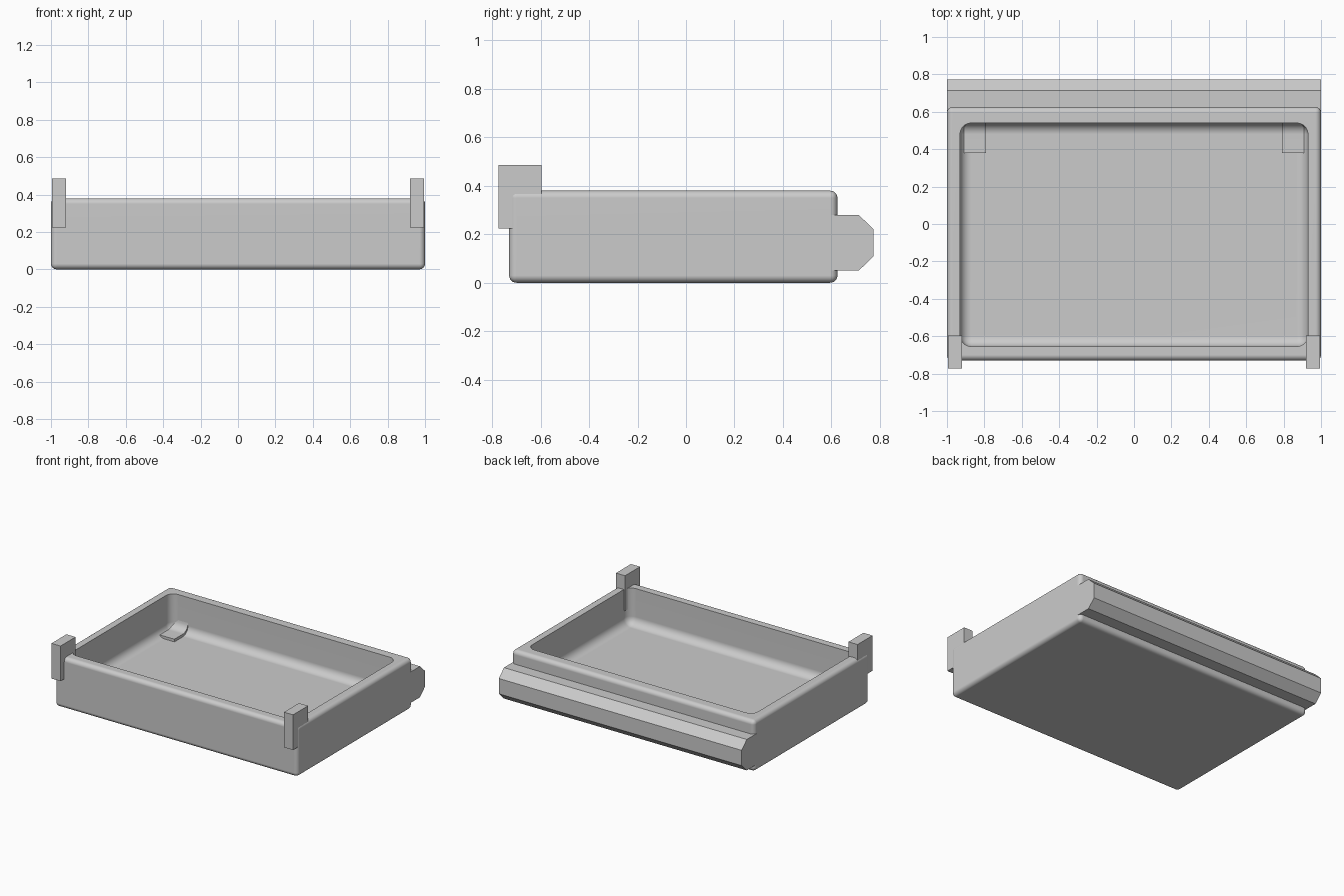
import bpy, bmesh, math

cube = bpy.data.objects.get("Cube")
if cube:
    bpy.data.objects.remove(cube, do_unlink=True)

grey = bpy.data.materials.new("plain grey")
grey.use_nodes = True
colour = (0.6, 0.6, 0.6, 1)
grey.diffuse_color = colour
grey.node_tree.nodes["Principled BSDF"].inputs["Base Color"].default_value = colour


def finish(name, bm):
    bmesh.ops.recalc_face_normals(bm, faces=bm.faces)
    mesh = bpy.data.meshes.new(name)
    bm.to_mesh(mesh)
    bm.free()
    mesh.materials.append(grey)
    ob = bpy.data.objects.new(name, mesh)
    bpy.context.collection.objects.link(ob)
    return ob


def box(name, low, high, radius=0.0):
    bm = bmesh.new()
    bmesh.ops.create_cube(bm, size=1)
    for v in bm.verts:
        v.co = [(a + b) / 2 + c * (b - a) for a, b, c in zip(low, high, v.co)]
    if radius:
        bmesh.ops.bevel(bm, geom=bm.edges[:], offset=radius, segments=6,
                        profile=0.5, affect='EDGES', clamp_overlap=True)
    return finish(name, bm)


def extrude_x(name, profile, x0, x1):
    """Solid with a (y, z) outline running along x."""
    bm = bmesh.new()
    face = bm.faces.new([bm.verts.new((x0, y, z)) for y, z in profile])
    moved = bmesh.ops.extrude_face_region(bm, geom=[face])["geom"]
    verts = [g for g in moved if isinstance(g, bmesh.types.BMVert)]
    bmesh.ops.translate(bm, verts=verts, vec=(x1 - x0, 0, 0))
    return finish(name, bm)


def smooth(ob):
    """Smooth roundings, flat large faces."""
    bpy.ops.object.select_all(action='DESELECT')
    bpy.context.view_layer.objects.active = ob
    ob.select_set(True)
    bpy.ops.object.shade_smooth_by_angle(angle=math.radians(35))
    weighted = ob.modifiers.new("flat_faces", 'WEIGHTED_NORMAL')
    weighted.keep_sharp = True


# Rounded tray, hollowed by a rounded cutter
floor = 0.11
tray = box("tray", (-1, -0.73, 0), (1, 0.625, 0.38), 0.03)
cutter = box("hollow_cutter", (-0.93, -0.655, floor), (0.93, 0.54, 0.7), 0.06)
cutter.hide_render = True
hollow = tray.modifiers.new("hollow", 'BOOLEAN')
hollow.operation = 'DIFFERENCE'
hollow.object = cutter
bpy.context.view_layer.objects.active = tray
bpy.ops.object.modifier_apply(modifier=hollow.name)
bpy.data.objects.remove(cutter, do_unlink=True)
smooth(tray)

# Chamfered rail along the back
extrude_x("back_rail", [(0.59, 0.05), (0.713, 0.05), (0.773, 0.108),
                        (0.773, 0.222), (0.713, 0.28), (0.59, 0.28)], -1, 1)

# Curved pad outline: lip on the floor, fillet up to the back wall
lip = floor + 0.02
arc = [(0.48 + 0.06 * math.sin(t), lip + 0.06 - 0.06 * math.cos(t))
       for t in (math.pi / 2 * i / 6 for i in range(7))]
pad = [(0.38, 0.05), (0.38, lip)] + arc + [(0.57, lip + 0.06), (0.57, 0.05)]

# Front posts and back corner pads, one each side
for side, s in (("left", 1), ("right", -1)):
    xs = sorted((s * 0.92, s * 0.995))
    box("front_post_" + side, (xs[0], -0.773, 0.223), (xs[1], -0.597, 0.485))
    xs = sorted((s * 0.79, s * 0.91))
    smooth(extrude_x("corner_pad_" + side, pad, xs[0], xs[1]))
